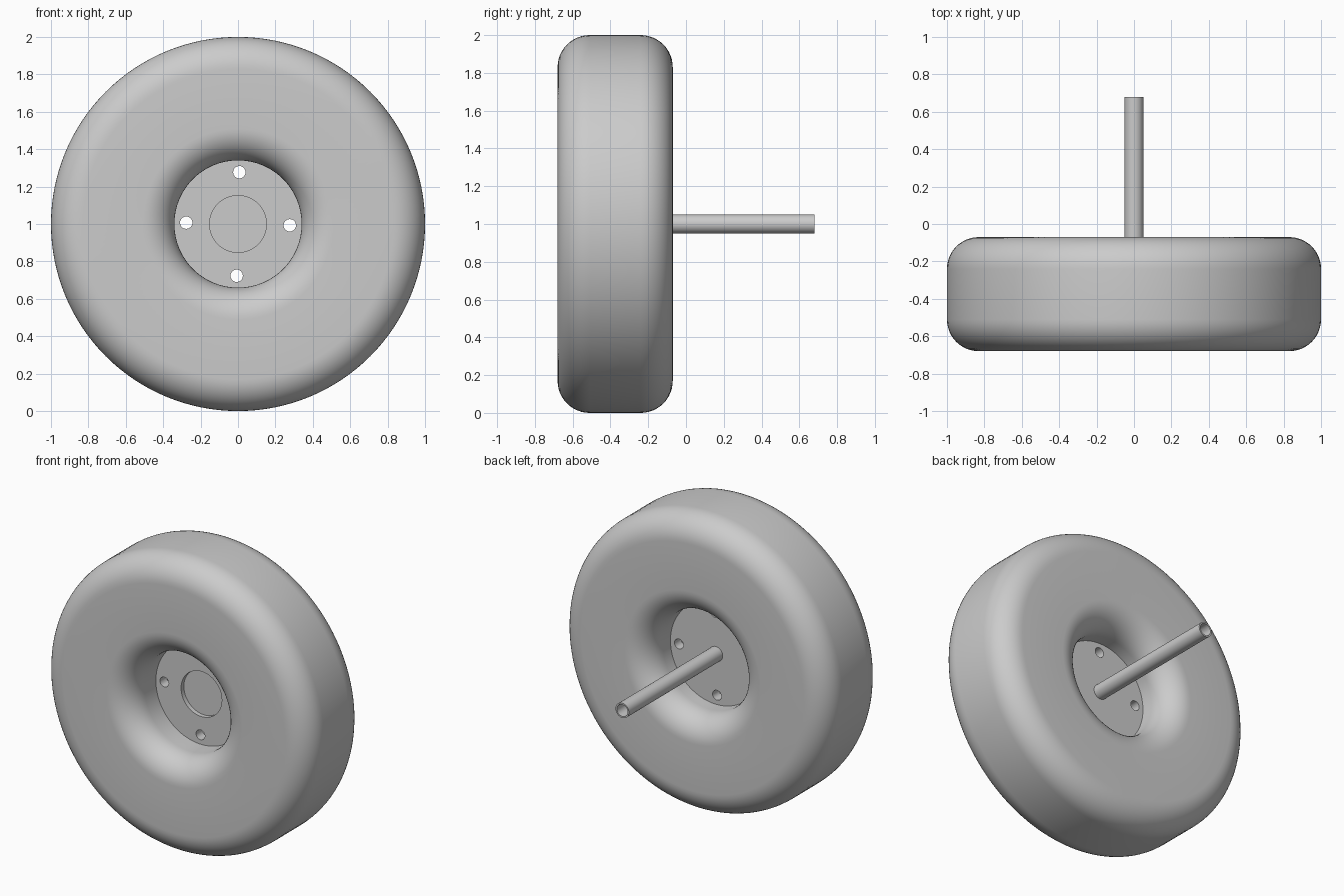
import bpy, bmesh, math
from math import sin, cos, pi, radians

if "Cube" in bpy.data.objects:
    bpy.data.objects.remove(bpy.data.objects["Cube"])

AXIS_Z = 1.0

grey = bpy.data.materials.new("plain_grey")
grey.use_nodes = True
colour = (0.6, 0.6, 0.6, 1)
grey.diffuse_color = colour
grey.node_tree.nodes["Principled BSDF"].inputs["Base Color"].default_value = colour


def lathe(name, profile, segments=128, closed=True, centre=(0, AXIS_Z)):
    """Revolve (radius, y) points about an axis along y; zero radius makes a pole."""
    bm = bmesh.new()
    rings = []
    for r, y in profile:
        count = segments if r > 0 else 1
        rings.append([bm.verts.new((centre[0] + r * cos(2 * pi * i / segments), y,
                                    centre[1] + r * sin(2 * pi * i / segments)))
                      for i in range(count)])
    pairs = list(zip(rings, rings[1:]))
    if closed:
        pairs.append((rings[-1], rings[0]))
    for a, b in pairs:
        for i in range(segments):
            j = (i + 1) % segments
            loop = [a[i % len(a)], a[j % len(a)], b[j % len(b)], b[i % len(b)]]
            bm.faces.new(list(dict.fromkeys(loop)))
    bmesh.ops.recalc_face_normals(bm, faces=bm.faces)
    mesh = bpy.data.meshes.new(name)
    bm.to_mesh(mesh)
    bm.free()
    mesh.materials.append(grey)
    obj = bpy.data.objects.new(name, mesh)
    bpy.context.collection.objects.link(obj)
    return obj


def smooth(obj):
    bpy.ops.object.select_all(action='DESELECT')
    obj.select_set(True)
    bpy.context.view_layer.objects.active = obj
    bpy.ops.object.shade_smooth_by_angle(angle=radians(30))


# Tyre: a rectangular section with four equal rounded corners
FRONT, BACK, OUTER, BORE, FILLET = -0.68, -0.07, 1.0, 0.34, 0.17
corners = [(OUTER - FILLET, BACK - FILLET, 0), (BORE + FILLET, BACK - FILLET, 90),
           (BORE + FILLET, FRONT + FILLET, 180), (OUTER - FILLET, FRONT + FILLET, 270)]
section = []
for r, y, start in corners:
    for k in range(13):
        a = radians(start + 90 * k / 12)
        section.append((r + FILLET * cos(a), y + FILLET * sin(a)))
tyre = lathe("tyre", section)

# Wheel disc with a shallow round recess in its front
DISC_FRONT, DISC_BACK, RECESS = -0.39, -0.32, 0.152
disc = lathe("wheel_disc", [(0, DISC_FRONT + 0.03), (RECESS, DISC_FRONT + 0.03),
                            (RECESS, DISC_FRONT), (BORE, DISC_FRONT),
                            (BORE, DISC_BACK), (0, DISC_BACK)], closed=False)

# Four bolt holes, turned slightly clockwise
for k in range(4):
    a = radians(90 * k - 1.5)
    cutter = lathe("bolt_hole_cutter",
                   [(0, DISC_FRONT - 0.1), (0.033, DISC_FRONT - 0.1),
                    (0.033, DISC_BACK + 0.1), (0, DISC_BACK + 0.1)],
                   segments=32, closed=False,
                   centre=(0.277 * cos(a), AXIS_Z + 0.277 * sin(a)))
    cutter.hide_render = True
    cut = disc.modifiers.new("bolt_hole", 'BOOLEAN')
    cut.operation = 'DIFFERENCE'
    cut.solver = 'EXACT'
    cut.object = cutter
    bpy.context.view_layer.objects.active = disc
    bpy.ops.object.modifier_apply(modifier=cut.name)
    bpy.data.objects.remove(cutter)

# Hollow axle running back from the disc
axle = lathe("axle_tube", [(0.05, DISC_BACK - 0.01), (0.05, 0.68),
                           (0.04, 0.68), (0.04, DISC_BACK - 0.01)], segments=48)

for part in (tyre, disc, axle):
    smooth(part)
